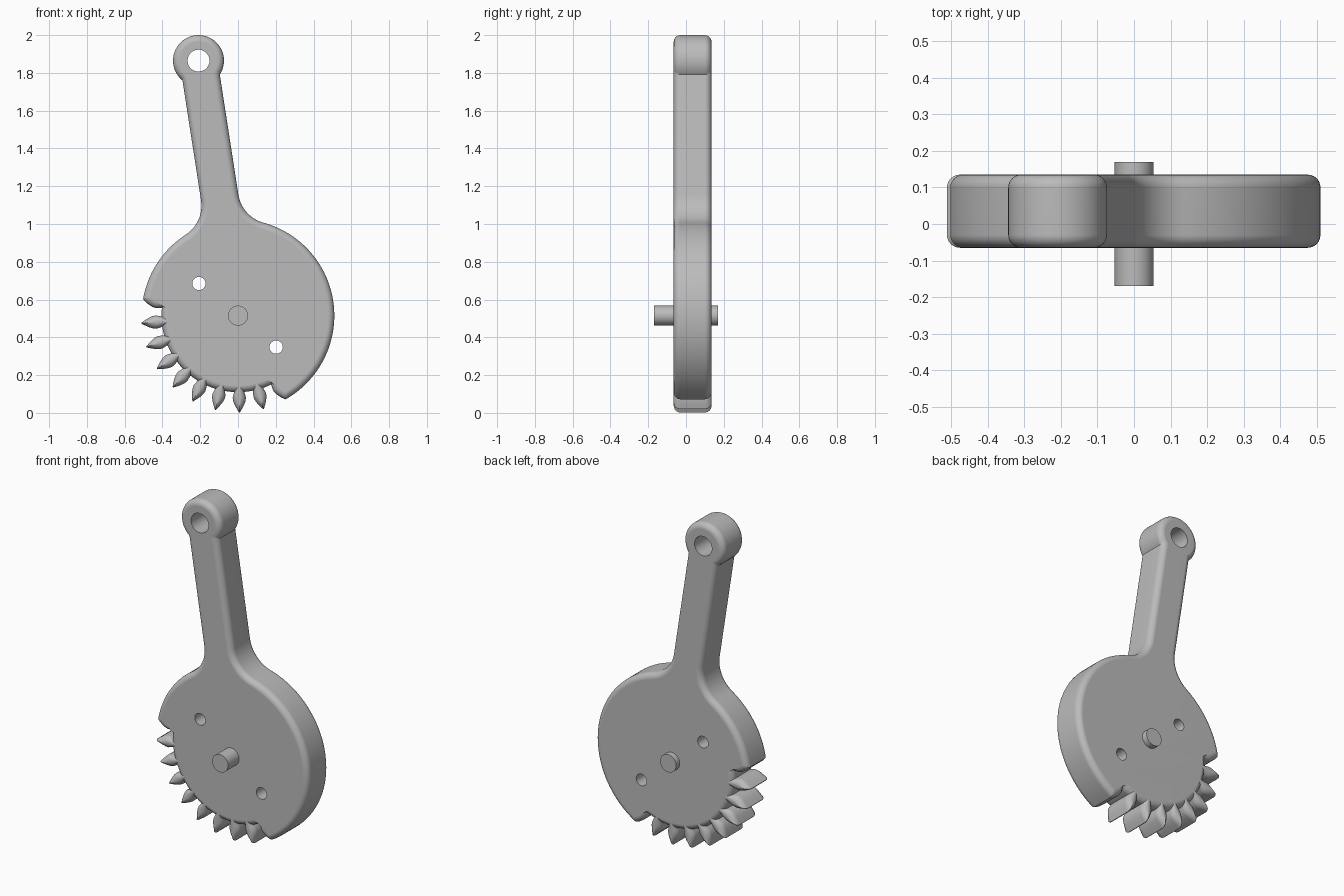
import bpy, bmesh
from math import sin, cos, pi, radians, degrees, atan2, sqrt
from mathutils import Vector

if "Cube" in bpy.data.objects:
    bpy.data.objects.remove(bpy.data.objects["Cube"])

CENTRE_Z, ARM_ANGLE = 0.515, radians(98.8)     # pivot height, lean of the arm
FRONT, BACK, ROUND = -0.065, 0.135, 0.035      # body depth and edge rounding
DISC_R, ROOT_R, PITCH, FIRST = 0.51, 0.405, 14.4, 71.3
ARM_HALF, FILLET = 0.1, 0.183
BOSS_U, BOSS_R = 1.366, 0.135
# tooth flank: radius and half width, from tip to root
FLANK = [(0.513, 0.002), (0.495, 0.013), (0.475, 0.024), (0.455, 0.032),
         (0.435, 0.035), (0.418, 0.031)]

grey = bpy.data.materials.new("light grey")
grey.use_nodes = True
grey.diffuse_color = (0.5, 0.5, 0.5, 1)
grey.node_tree.nodes["Principled BSDF"].inputs["Base Color"].default_value = (0.5, 0.5, 0.5, 1)


def arc(u, v, r, start, end, n):
    """Points on an arc, angles in degrees measured from the arm axis."""
    angles = [radians(start + (end - start) * i / n) for i in range(n + 1)]
    return [Vector((u + r * cos(a), v + r * sin(a))) for a in angles]


def polar(r, deg, side=0.0):
    """Point at a radius and angle, shifted sideways around the centre."""
    a = radians(deg)
    return Vector((r * cos(a) - side * sin(a), r * sin(a) + side * cos(a)))


def to_world(p, y):
    c, s = cos(ARM_ANGLE), sin(ARM_ANGLE)
    return (p.x * c - p.y * s, y, CENTRE_Z + p.x * s + p.y * c)


def inset(points, d):
    """Move a counter-clockwise outline inwards with mitred corners."""
    out = []
    for i, p in enumerate(points):
        a = (p - points[i - 1]).normalized()
        b = (points[(i + 1) % len(points)] - p).normalized()
        n1, n2 = Vector((-a.y, a.x)), Vector((-b.y, b.x))
        out.append(p + (n1 + n2) * d / max(0.4, 1 + n1.dot(n2)))
    return out


def rounded_layers(steps=6):
    """Pairs of depth and inset that round the front and back edges."""
    quarter = [(ROUND * (1 - sin(t)), ROUND * (1 - cos(t)))
               for t in (pi / 2 * i / steps for i in range(steps + 1))]
    front = [(FRONT + dy, d) for dy, d in quarter]
    return front[::-1] + [(BACK - dy, d) for dy, d in quarter]


def loft(bm, rings):
    loops = [[bm.verts.new(p) for p in ring] for ring in rings]
    n = len(loops[0])
    for lower, upper in zip(loops, loops[1:]):
        for i in range(n):
            j = (i + 1) % n
            bm.faces.new((lower[i], lower[j], upper[j], upper[i]))
    bm.faces.new(loops[0])
    bm.faces.new(loops[-1][::-1])


def finish(bm, name):
    bmesh.ops.recalc_face_normals(bm, faces=bm.faces)
    mesh = bpy.data.meshes.new(name)
    bm.to_mesh(mesh)
    bm.free()
    obj = bpy.data.objects.new(name, mesh)
    obj.data.materials.append(grey)
    bpy.context.collection.objects.link(obj)
    return obj


def activate(obj):
    bpy.ops.object.select_all(action="DESELECT")
    obj.select_set(True)
    bpy.context.view_layer.objects.active = obj


def smooth(obj):
    activate(obj)
    bpy.ops.object.shade_smooth_by_angle(angle=radians(32))
    obj.modifiers.new("flat caps", "WEIGHTED_NORMAL").keep_sharp = True


def rod(name, x, z, r, y0, y1, sides=48):
    bm = bmesh.new()
    ring = [(x + p.x, z + p.y) for p in arc(0, 0, r, 0, 360, sides)[:-1]]
    loft(bm, [[(px, y, pz) for px, pz in ring] for y in (y0, y1)])
    return finish(bm, name)


# Body outline: disc, fillets into the arm, round end boss, toothed cut-out
side = ARM_HALF + FILLET
fu = sqrt((DISC_R + FILLET) ** 2 - side ** 2)
blend = degrees(atan2(side, fu))
neck = degrees(atan2(ARM_HALF, -sqrt(BOSS_R ** 2 - ARM_HALF ** 2)))
last = FIRST + 9 * PITCH
outline = arc(0, 0, DISC_R, last - 360, -blend, 60)
outline += arc(fu, -side, FILLET, 180 - blend, 90, 12)[1:]
outline += arc(BOSS_U, 0, BOSS_R, -neck, neck, 48)
outline += arc(fu, side, FILLET, -90, blend - 180, 12)
outline += arc(0, 0, DISC_R, blend, FIRST, 24)[1:]
outline += [polar(r, FIRST, w) for r, w in FLANK[1:]]
outline += arc(0, 0, ROOT_R, FIRST + 4, last - 4, 60)
outline += [polar(r, last, -w) for r, w in FLANK[:0:-1]]

bm = bmesh.new()
loft(bm, [[to_world(p, y) for p in inset(outline, d)] for y, d in rounded_layers()])
body = finish(bm, "arm_and_disc")

# Through holes: boss eye and two small disc holes
eye = to_world(Vector((BOSS_U, 0)), 0)
for x, z, r in ((eye[0], eye[2], 0.058), (-0.207, 0.685, 0.035), (0.202, 0.348, 0.035)):
    cutter = rod("hole_cutter", x, z, r, -0.3, 0.3)
    cutter.hide_render = True
    cut = body.modifiers.new("hole", "BOOLEAN")
    cut.operation, cut.solver, cut.object = "DIFFERENCE", "EXACT", cutter
    activate(body)
    bpy.ops.object.modifier_apply(modifier=cut.name)
    bpy.data.objects.remove(cutter)
smooth(body)

# Leaf-shaped gear teeth, narrowing to a rounded ridge at front and back
base = 0.37
half = FLANK + [(0.4, 0.026), (base, 0.022)]
bm = bmesh.new()
for k in range(1, 9):
    angle = FIRST + k * PITCH
    rings = []
    for y, d in rounded_layers():
        thin = max(0.1, 1 - d / 0.037)
        shape = [(r - d * (r - base) / 0.14, w * thin) for r, w in half]
        loop = [(r, w) for r, w in shape] + [(r, -w) for r, w in shape[::-1]]
        rings.append([to_world(polar(r, angle, w), y) for r, w in loop])
    loft(bm, rings)
smooth(finish(bm, "gear_teeth"))

# Pivot pin through the disc
smooth(rod("pivot_pin", 0, CENTRE_Z, 0.053, -0.17, 0.17))
